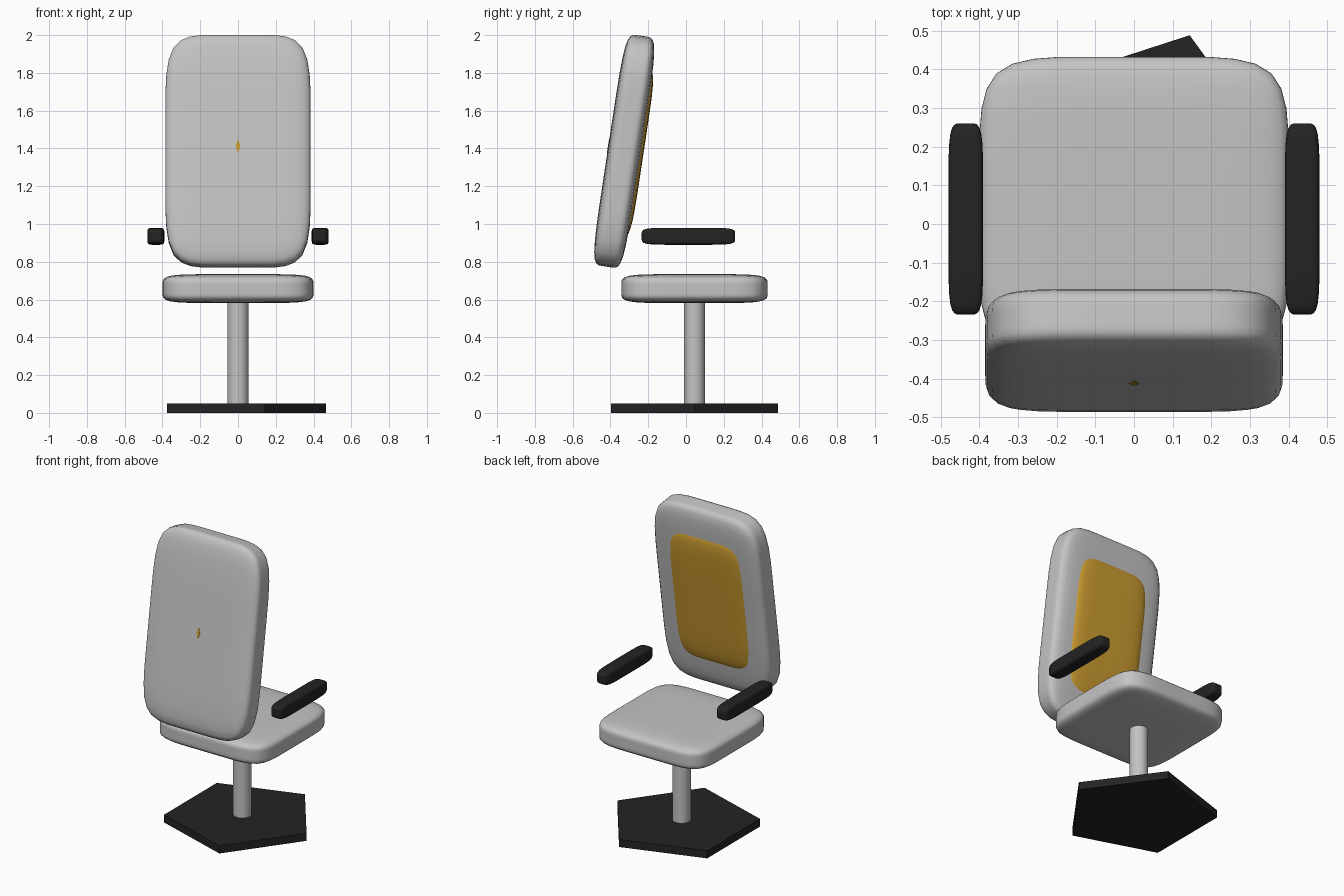
import bpy
import bmesh
import math
from mathutils import Matrix

cube = bpy.data.objects.get("Cube")
if cube:
    bpy.data.objects.remove(cube, do_unlink=True)


def material(name, rgb):
    mat = bpy.data.materials.new(name)
    mat.use_nodes = True
    color = (*rgb, 1.0)
    mat.diffuse_color = color
    mat.node_tree.nodes["Principled BSDF"].inputs["Base Color"].default_value = color
    return mat


GREY = material("light grey", (0.55, 0.55, 0.55))
BLACK = material("black", (0.017, 0.017, 0.017))
GOLD = material("gold", (0.6, 0.33, 0.03))


def finish(name, bm, mat, loc, tilt=0.0, smooth=True):
    bmesh.ops.recalc_face_normals(bm, faces=bm.faces)
    mesh = bpy.data.meshes.new(name)
    bm.to_mesh(mesh)
    bm.free()
    mesh.materials.append(mat)
    obj = bpy.data.objects.new(name, mesh)
    bpy.context.collection.objects.link(obj)
    obj.location = loc
    obj.rotation_euler.x = tilt
    if smooth:
        bpy.context.view_layer.objects.active = obj
        bpy.ops.object.select_all(action="DESELECT")
        obj.select_set(True)
        bpy.ops.object.shade_smooth_by_angle(angle=math.radians(50))
    return obj


def cushion(name, size, mat, loc, tilt=0.0):
    """Box cut into thirds and subdivided into a soft pad."""
    bm = bmesh.new()
    bmesh.ops.create_cube(bm, size=1, matrix=Matrix.Diagonal((*size, 1)))
    bmesh.ops.subdivide_edges(bm, edges=bm.edges[:], cuts=2, use_grid_fill=True)
    for face in bm.faces:
        face.smooth = True
    obj = finish(name, bm, mat, loc, tilt, smooth=False)
    sub = obj.modifiers.new("soften", "SUBSURF")
    sub.levels = sub.render_levels = 2
    return obj


def prism(name, sides, radius, bottom, top, mat, y, smooth):
    bm = bmesh.new()
    bmesh.ops.create_cone(bm, cap_ends=True, segments=sides, radius1=radius,
                          radius2=radius, depth=top - bottom)
    # put one corner on the +x axis
    start = max(bm.verts, key=lambda v: v.co.y)
    angle = math.atan2(start.co.y, start.co.x)
    bmesh.ops.rotate(bm, verts=bm.verts, matrix=Matrix.Rotation(-angle, 3, "Z"))
    return finish(name, bm, mat, (0, y, (bottom + top) / 2), smooth=smooth)


# Five-sided foot and post
AXIS_Y = 0.045
prism("foot_plate", 5, 0.466, 0, 0.05, BLACK, AXIS_Y, False)
prism("post", 32, 0.055, 0.04, 0.62, GREY, AXIS_Y, True)

# Seat
cushion("seat", (0.8, 0.775, 0.153), GREY, (0, AXIS_Y, 0.658))

# Leaning backrest
TILT = -0.15
THICK = 0.175
back_spin = Matrix.Translation((0, -0.327, 1.385)) @ Matrix.Rotation(TILT, 4, "X")
cushion("backrest", (0.77, THICK, 1.236), GREY, back_spin.translation, TILT)

# Gold pad standing slightly proud of the backrest
PROUD = 0.015
pad_depth = THICK + PROUD - 0.01
pad_y = THICK / 2 + PROUD - pad_depth / 2
pad_loc = back_spin.to_3x3() @ Matrix.Translation((0, pad_y, 0)).translation
cushion("back_pad", (0.55, pad_depth, 0.92), GOLD, back_spin.translation + pad_loc, TILT)

# Small diamond on the rear of the backrest
bm = bmesh.new()
bmesh.ops.create_cube(bm, size=1, matrix=Matrix.Rotation(math.pi / 4, 4, "Y"))
stretch = Matrix.Diagonal((0.018, 0.004, 0.055, 1))
bmesh.ops.transform(bm, matrix=stretch, verts=bm.verts)
mark_loc = back_spin @ Matrix.Translation((0, -THICK / 2, 0.015))
finish("rear_diamond", bm, GOLD, mark_loc.translation, TILT, smooth=False)

# Armrests
for side, x in (("left", 0.435), ("right", -0.435)):
    cushion(side + "_armrest", (0.09, 0.495, 0.09), BLACK, (x, 0.013, 0.935))
